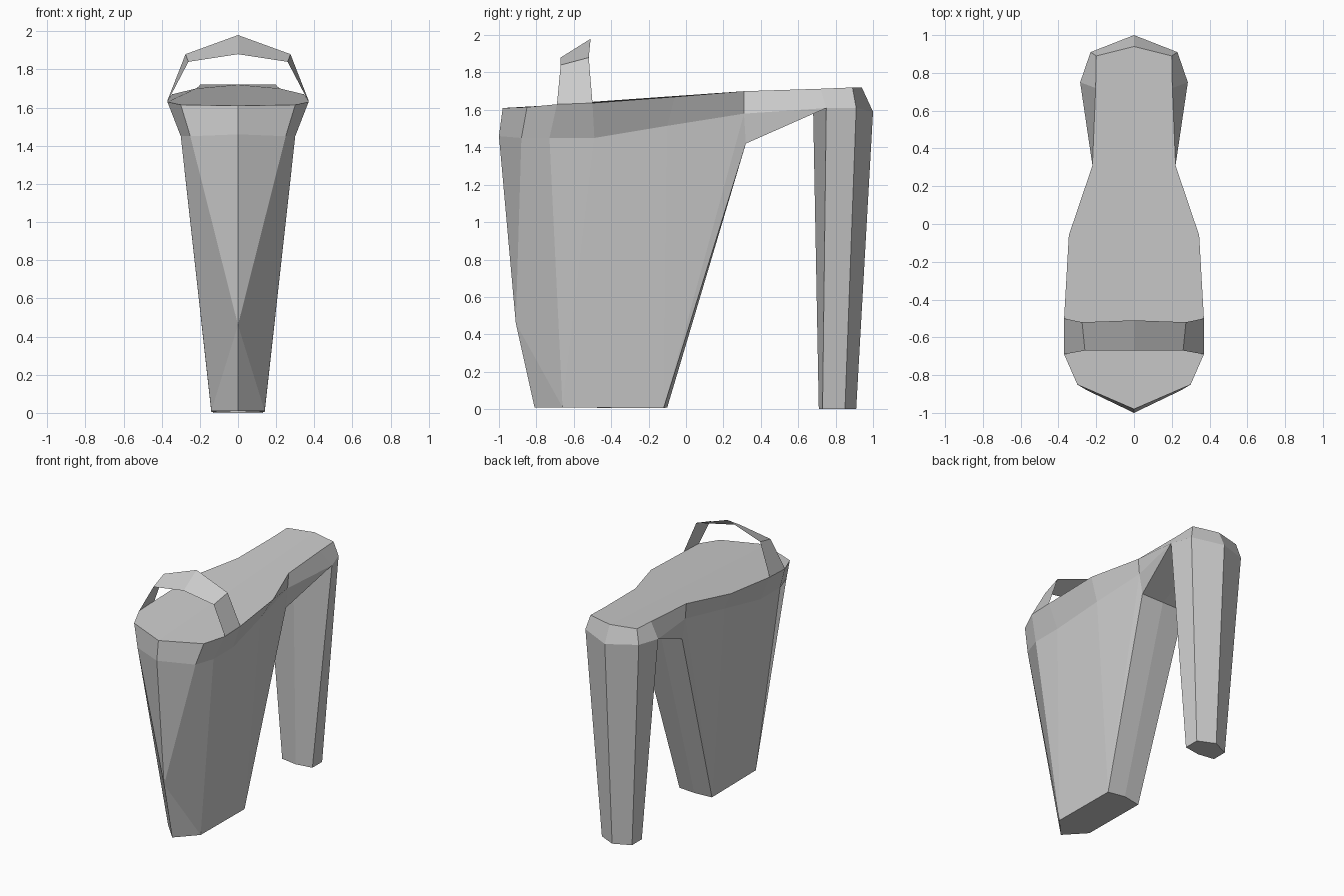
import bpy, bmesh
from mathutils import Vector

if "Cube" in bpy.data.objects:
    bpy.data.objects.remove(bpy.data.objects["Cube"])


def half_part(name, points, faces, inside):
    """Build the +x half of a shell, mirror it, and point its faces away from 'inside'."""
    bm = bmesh.new()
    for side in (1, -1):
        vs = [bm.verts.new((side * x, y, z)) for x, y, z in points]
        for f in faces:
            bm.faces.new([vs[i] for i in f])
    bmesh.ops.remove_doubles(bm, verts=bm.verts[:], dist=0.0005)
    bmesh.ops.recalc_face_normals(bm, faces=bm.faces[:])
    ref = Vector(inside)
    if sum(f.normal.dot(f.calc_center_median() - ref) * f.calc_area() for f in bm.faces) < 0:
        bmesh.ops.reverse_faces(bm, faces=bm.faces[:])
    me = bpy.data.meshes.new(name)
    bm.to_mesh(me)
    bm.free()
    ob = bpy.data.objects.new(name, me)
    bpy.context.collection.objects.link(ob)
    return ob


def bridge(n):
    """Quads joining two consecutive half rings of n points."""
    return [(i, i + 1, n + i + 1, n + i) for i in range(n - 1)]


# Top deck with its bevelled rim
top = [(0, -.98, 1.61), (.30, -.85, 1.615), (.37, -.69, 1.63), (.37, -.50, 1.637),
       (.345, -.06, 1.67), (.22, .31, 1.70), (.203, .72, 1.713), (.20, .89, 1.72), (0, .94, 1.72)]
rim = [(0, -1.0, 1.46), (.25, -.88, 1.45), (.30, -.73, 1.45), (.30, -.49, 1.45),
       (.26, -.10, 1.515), (.21, .31, 1.58), (.285, .75, 1.61), (.23, .91, 1.61), (0, 1.0, 1.59)]
half_part("top_deck", top + rim, bridge(9) + [tuple(range(9))], (0, 0, 1.5))

# Wide front leg: upper edge follows the rim, then haunch, chin and foot
back_top, back_mid = (.19, .32, 1.42), (0, .32, 1.42)
body = rim[:6] + [back_top, back_mid,
                  (0, -.91, .46), (0, -.81, .01), (.14, -.66, .01),
                  (.14, -.12, .005), (0, -.10, .01)]
half_part("front_leg", body, [
    (0, 1, 8), (1, 2, 10, 8), (8, 10, 9),
    (2, 3, 10), (3, 4, 11, 10), (4, 5, 11), (5, 6, 11),
    (6, 7, 12, 11), (9, 10, 11, 12)], (0, -.4, .8))

# Sloping underside that joins both legs
leg_front = (0, .68, 1.585)
half_part("bridge_underside", [rim[5], back_top, back_mid, leg_front, rim[6]],
          [(0, 1, 4), (1, 2, 3, 4)], (0, .5, 1.65))

# Tapered six-sided rear leg
leg_top = [leg_front] + rim[6:]
leg_foot = [(0, .71, 0), (.13, .73, 0), (.13, .85, 0), (0, .91, 0)]
half_part("rear_leg", leg_top + leg_foot, bridge(4) + [(4, 5, 6, 7)], (0, .83, .8))

# Thin arched band above the front of the deck
front_edge = [(0, -.67, 1.88), (.26, -.67, 1.84), (.37, -.69, 1.63)]
rear_edge = [(0, -.51, 1.98), (.275, -.52, 1.88), (.37, -.50, 1.637)]
half_part("arched_band", front_edge + rear_edge, bridge(3), (0, -.6, 1.6))
